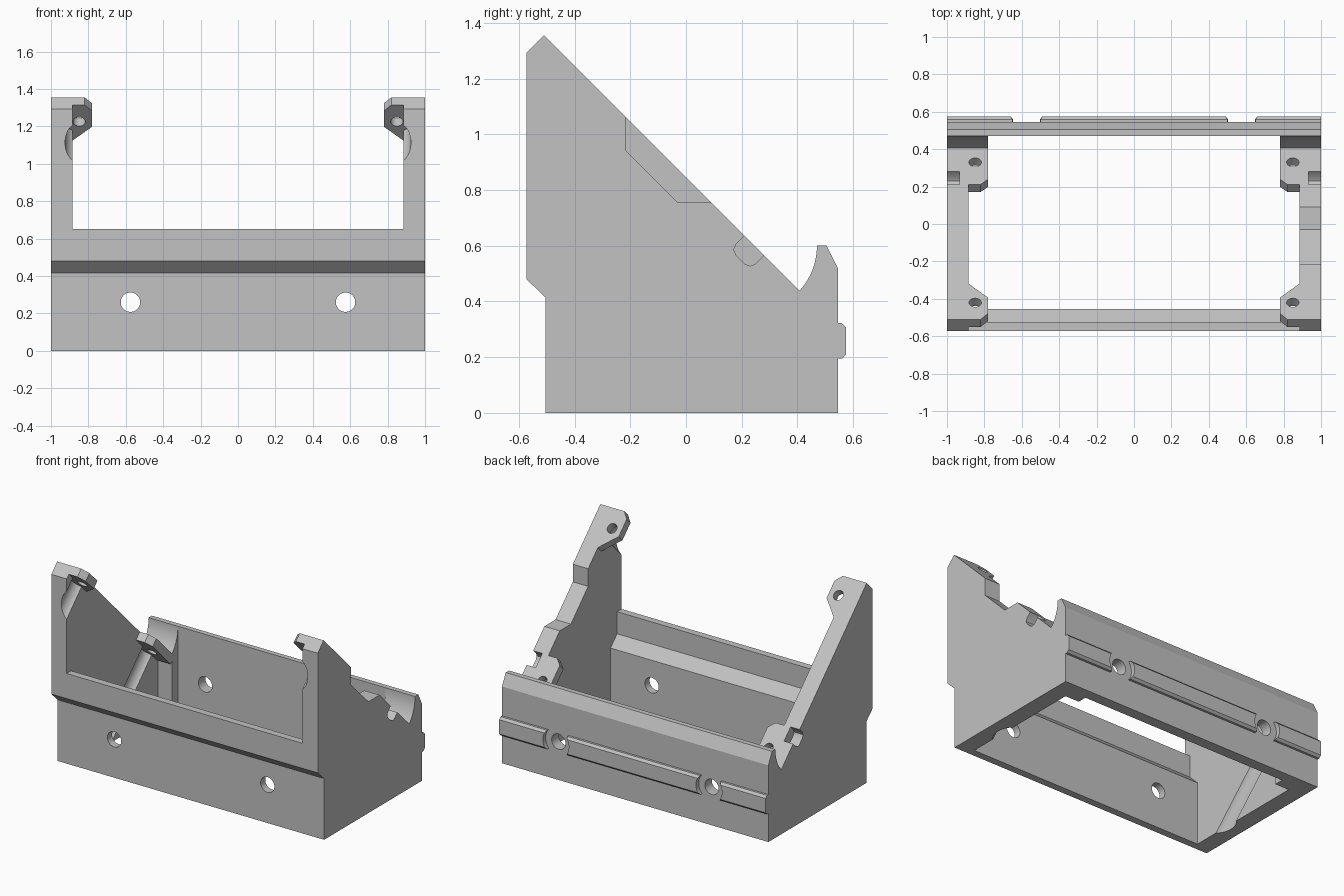
import bpy, bmesh, math
from mathutils import Vector

if "Cube" in bpy.data.objects:
    bpy.data.objects.remove(bpy.data.objects["Cube"])

R = math.sqrt(0.5)
gray = bpy.data.materials.new("plain gray")
gray.diffuse_color = (0.54, 0.54, 0.54, 1)
gray.use_nodes = True
gray.node_tree.nodes["Principled BSDF"].inputs["Base Color"].default_value = gray.diffuse_color


def slope(x, s, d):
    """Point on the sloped top: s runs down the slope, d goes into the body."""
    return Vector((x, -0.51 + (s - d) * R, 1.355 - (s + d) * R))


def upright(a, p):
    """Side profile point (y, z) placed at x = a."""
    return Vector((a, p[0], p[1]))


def across(x, p):
    """Point (s, d) in the slope frame placed at x."""
    return slope(x, p[0], p[1])


def through(y, p):
    """Front profile point (x, z) placed at y."""
    return Vector((p[0], y, p[1]))


def prism(name, pts, place, a, b):
    bm = bmesh.new()
    lo = [bm.verts.new(place(a, p)) for p in pts]
    hi = [bm.verts.new(place(b, p)) for p in pts]
    bm.faces.new(lo)
    bm.faces.new(hi[::-1])
    for i in range(len(pts)):
        j = (i + 1) % len(pts)
        bm.faces.new((lo[j], lo[i], hi[i], hi[j]))
    if bm.calc_volume(signed=True) < 0:
        bmesh.ops.reverse_faces(bm, faces=bm.faces)
    me = bpy.data.meshes.new(name)
    bm.to_mesh(me)
    bm.free()
    me.materials.append(gray)
    ob = bpy.data.objects.new(name, me)
    bpy.context.collection.objects.link(ob)
    return ob


def circle(cx, cy, r, n=32):
    return [(cx + r * math.cos(2 * math.pi * (i + 0.5) / n),
             cy + r * math.sin(2 * math.pi * (i + 0.5) / n)) for i in range(n)]


def cut(ob, cutter):
    m = ob.modifiers.new("cut", 'BOOLEAN')
    m.operation, m.solver, m.object = 'DIFFERENCE', 'EXACT', cutter
    me = bpy.data.meshes.new_from_object(
        ob.evaluated_get(bpy.context.evaluated_depsgraph_get()))
    ob.modifiers.clear()
    ob.data = me
    bpy.data.objects.remove(cutter)


# hook curve that receives the lower edge of the panel
hook = [(0.23 + 0.24 * math.cos(t), 0.6 + 0.24 * math.sin(t))
        for t in [-0.741 * (1 - i / 10) for i in range(11)]]
back_top = [(0.505, 0.6), (0.545, 0.52), (0.545, 0)]
side = [(-0.505, 0), (-0.505, 0.415), (-0.573, 0.48), (-0.573, 1.292),
        (-0.51, 1.355)] + hook + back_top

# front wall with a stepped inner face, and back wall
front_wall = prism("front_wall", [(-0.505, 0), (-0.505, 0.415), (-0.573, 0.48),
                                  (-0.573, 0.65), (-0.525, 0.65), (-0.525, 0.5),
                                  (-0.455, 0.43), (-0.455, 0)], upright, -0.885, 0.885)
back_wall = prism("back_wall", [(0.47, 0), (0.47, 0.6)] + back_top,
                  upright, -0.885, 0.885)
# chamfered rail on the back, interrupted around the holes
rail = prism("back_rail", [(0.545, 0.195), (0.56, 0.195), (0.575, 0.21),
                           (0.575, 0.307), (0.56, 0.322), (0.545, 0.322)],
             upright, -1, 1)

front_lug = [(0.885, 0), (0.82, 0), (0.78, 0.045), (0.78, 0.165), (0.885, 0.27)]
rear_lug = [(0.885, 1.02), (0.82, 1.02), (0.78, 1.06), (0.78, 1.33), (0.885, 1.33)]
notch = [(1.018, -0.05), (1.018, 0.042), (1.026, 0.062), (1.045, 0.07),
         (1.09, 0.07), (1.109, 0.062), (1.117, 0.042), (1.117, -0.05)]

for k, tag in ((-1, "left"), (1, "right")):
    def plan(d, p, k=k):
        return slope(k * p[0], p[1], d)

    # side wall and rear corner post
    wall = prism(tag + "_side_wall", side, upright, k * 0.885, k)
    prism(tag + "_corner_post", [(hook[0][0], 0)] + hook + [(0.47, 0)],
          upright, k * 0.78, k * 0.885)

    # screw lugs, with a clearance groove in the wall below each one
    for name, outline, y, end in (("front", front_lug, -0.42, 0.4),
                                  ("rear", rear_lug, 0.33, 0.95)):
        s = (y + 0.51) / R
        lug = prism(tag + "_" + name + "_lug", outline, plan, 0, 0.057)
        cut(lug, prism("hole", circle(0.849, s, 0.033), plan, -0.05, 0.1))
        cut(wall, prism("groove", circle(0.85, s, 0.075), plan, 0.057, end))

    # small rounded notch in the outer edge
    cut(wall, prism("notch", notch, across, k * 0.932, k * 1.1))
    # wide recess in the right wall only
    if k == 1:
        cut(wall, prism("recess", [(-0.215, 1.3), (-0.215, 0.94), (-0.03, 0.755),
                                   (0.3, 0.755), (0.3, 1.3)], upright, 0.8, 1.1))

    # mounting holes and rail gaps
    for part, r in ((front_wall, 0.052), (back_wall, 0.052), (rail, 0.098)):
        cut(part, prism("hole", circle(k * 0.575, 0.26, r), through, -0.8, 0.8))

# smooth the round surfaces, keep edges sharp
for ob in list(bpy.context.scene.objects):
    bpy.ops.object.select_all(action='DESELECT')
    ob.select_set(True)
    bpy.context.view_layer.objects.active = ob
    bpy.ops.object.shade_smooth_by_angle(angle=math.radians(25))
